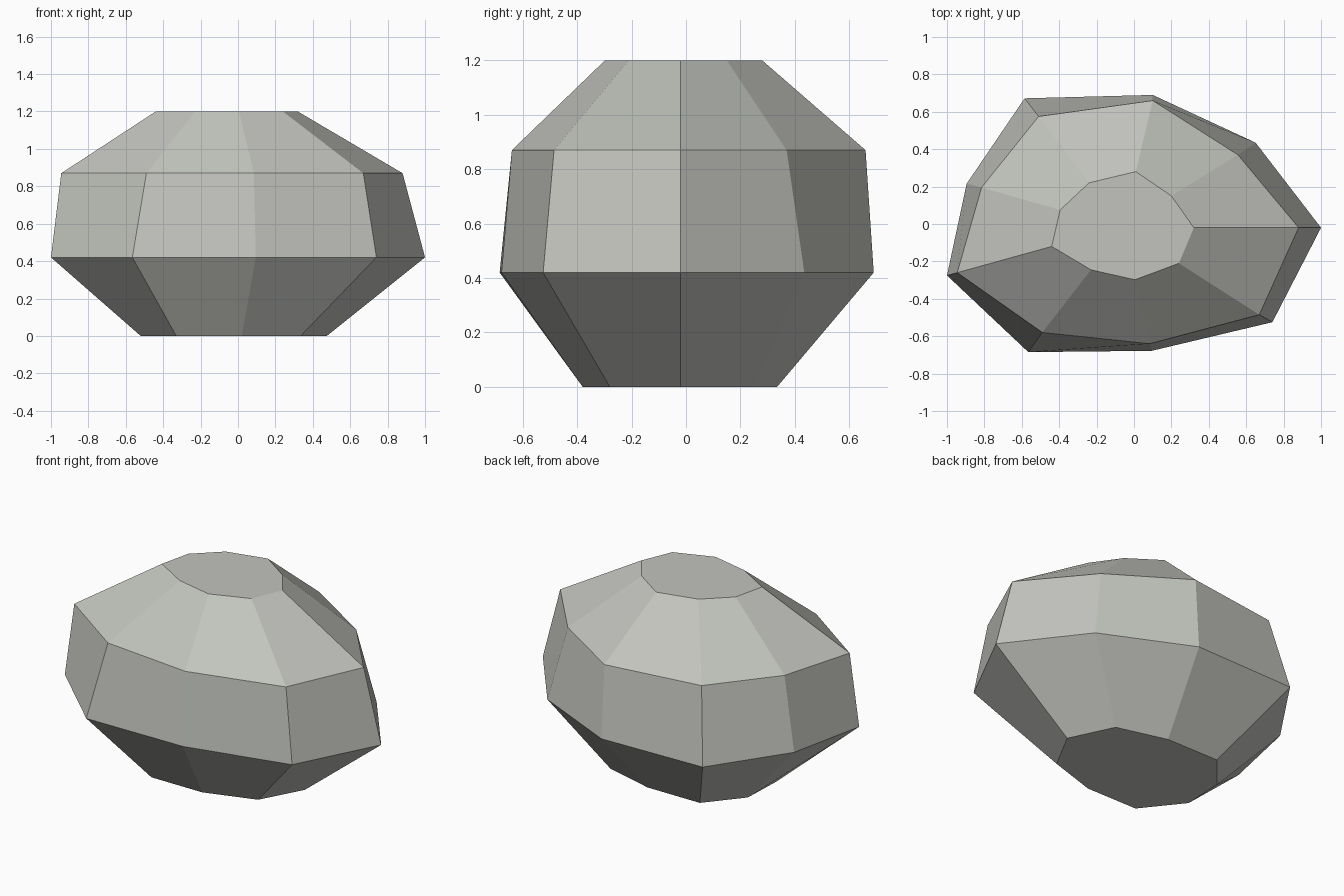
import bpy
import bmesh

# Remove the default cube only
default_cube = bpy.data.objects.get("Cube")
if default_cube:
    bpy.data.objects.remove(default_cube, do_unlink=True)


def make_material(name, colour):
    material = bpy.data.materials.new(name)
    material.use_nodes = True
    material.diffuse_color = colour
    shader = next(n for n in material.node_tree.nodes if n.type == "BSDF_PRINCIPLED")
    shader.inputs["Base Color"].default_value = colour
    shader.inputs["Roughness"].default_value = 0.9
    return material


def loft_rings(name, rings, material):
    """Bridge stacked horizontal outlines with quads and cap both ends."""
    bm = bmesh.new()
    loops = [[bm.verts.new((x, y, height)) for x, y in outline]
             for height, outline in rings]
    for lower, upper in zip(loops, loops[1:]):
        count = len(lower)
        for i in range(count):
            j = (i + 1) % count
            bm.faces.new((lower[i], lower[j], upper[j], upper[i]))
    bm.faces.new(list(reversed(loops[0])))
    bm.faces.new(loops[-1])
    bmesh.ops.recalc_face_normals(bm, faces=bm.faces[:])
    mesh = bpy.data.meshes.new(name)
    bm.to_mesh(mesh)
    bm.free()
    mesh.materials.append(material)
    for polygon in mesh.polygons:
        polygon.use_smooth = False
    boulder = bpy.data.objects.new(name, mesh)
    bpy.context.scene.collection.objects.link(boulder)
    return boulder


# Irregular nine-sided outlines of the rock, counter-clockwise from its +x corner
base_outline = [(.475, -.02), (.345, .25), (.03, .335), (-.33, .335), (-.51, .12),
                (-.52, -.14), (-.33, -.38), (.02, -.38), (.335, -.28)]
belly_outline = [(1, -.02), (.65, .435), (.1, .69), (-.585, .672), (-.895, .215),
                 (-1, -.275), (-.565, -.685), (.095, -.678), (.74, -.525)]
shoulder_outline = [(.88, -.02), (.555, .37), (.1, .66), (-.51, .575), (-.815, .195),
                    (-.945, -.26), (-.49, -.58), (.085, -.64), (.67, -.485)]
top_outline = [(.32, -.02), (.2, .15), (.01, .28), (-.24, .22), (-.395, .075),
               (-.44, -.12), (-.23, -.245), (.005, -.298), (.24, -.21)]

stone_grey = make_material("stone_grey", (.54, .55, .51, 1))
loft_rings("boulder", [(0, base_outline), (.42, belly_outline),
                       (.87, shoulder_outline), (1.2, top_outline)], stone_grey)
